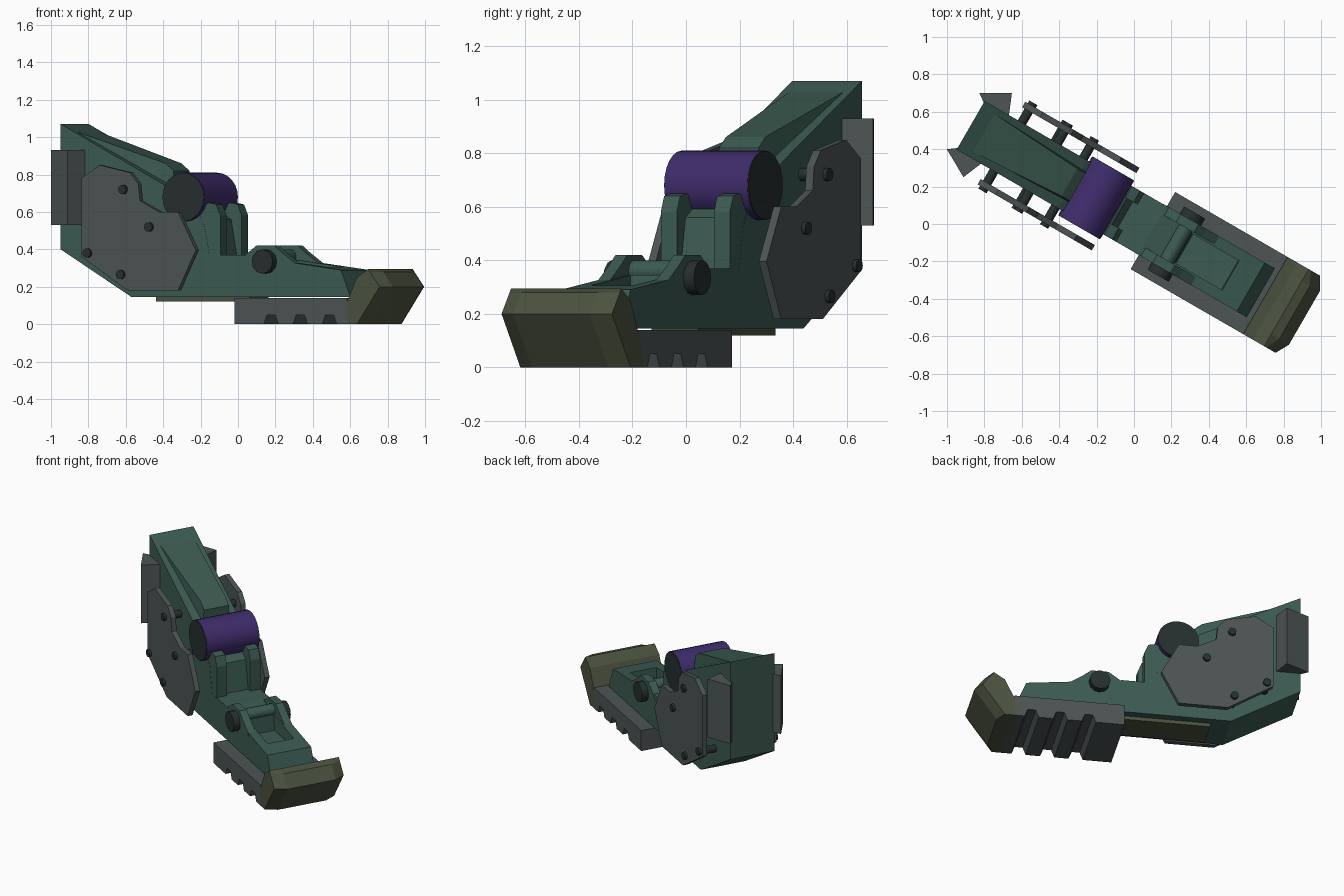
import bpy, bmesh, math
from mathutils import Matrix

if "Cube" in bpy.data.objects:
    bpy.data.objects.remove(bpy.data.objects["Cube"])

# Local frame: u runs heel to toe, v is sideways (mirrored about C), z is up
C = 0.02
ROT = Matrix.Rotation(math.radians(-30), 4, 'Z') @ Matrix.Translation((0, C, 0))


def paint(name, rgb):
    m = bpy.data.materials.new(name)
    m.diffuse_color = (*rgb, 1)
    m.use_nodes = True
    m.node_tree.nodes["Principled BSDF"].inputs["Base Color"].default_value = m.diffuse_color
    return m


# Dark oil-sheen metal tones
TEAL = paint("dark_teal", (.045, .105, .085))
GREY = paint("dark_grey", (.075, .09, .09))
VIOLET = paint("dark_violet", (.05, .025, .15))
OLIVE = paint("dark_olive", (.07, .085, .05))
BLACK = paint("near_black", (.02, .028, .028))


def finish(name, bm, mat):
    bmesh.ops.recalc_face_normals(bm, faces=bm.faces)
    me = bpy.data.meshes.new(name)
    bm.to_mesh(me)
    bm.free()
    me.transform(ROT)
    me.materials.append(mat)
    ob = bpy.data.objects.new(name, me)
    bpy.context.collection.objects.link(ob)
    return ob


def loft(name, sections, mat):
    """Join equal-length rings of 3D points and cap both ends."""
    bm = bmesh.new()
    rings = [[bm.verts.new(p) for p in s] for s in sections]
    n = len(rings[0])
    for a, b in zip(rings, rings[1:]):
        for i in range(n):
            j = (i + 1) % n
            bm.faces.new((a[i], a[j], b[j], b[i]))
    bm.faces.new(rings[0])
    bm.faces.new(rings[-1][::-1])
    return finish(name, bm, mat)


def prism(name, profile, v0, v1, mat):
    return loft(name, [[(u, v, z) for u, z in profile] for v in (v0, v1)], mat)


def pair(name, profile, v0, v1, mat):
    for side, s in (("left", 1), ("right", -1)):
        prism(f"{name}_{side}", profile, s * v0, s * v1, mat)


def rod(name, u, z, r, v0, v1, n, mat):
    ring = [(u + r * math.cos(2 * math.pi * i / n), z + r * math.sin(2 * math.pi * i / n)) for i in range(n)]
    ob = prism(name, ring, v0, v1, mat)
    bpy.context.view_layer.objects.active = ob
    ob.select_set(True)
    bpy.ops.object.shade_smooth_by_angle(angle=math.radians(40))
    ob.select_set(False)
    return ob


# Main foot body: heel block and instep beam
body = prism("foot_body", [(-1.02, 1.07), (-1.02, .40), (-.583, .145), (.77, .145), (.71, .29),
                           (.40, .33), (.10, .37), (-.10, .37), (-.14, .55), (-.20, .62), (-.39, .75)],
             -.15, .15, TEAL)

# Recess in the instep
cutter = prism("instep_cutter", [(.30, .24), (.58, .24), (.60, .5), (.28, .5)], -.09, .09, TEAL)
cutter.hide_render = True
cutter.hide_set(True)
mod = body.modifiers.new("recess", 'BOOLEAN')
mod.object = cutter
mod.solver = 'EXACT'

# Sloping insert on top of the heel
loft("heel_insert", [[(-.99, s * .12, 1.045), (-.41, s * .085, .86), (-.36, s * .085, .82),
                      (-.36, s * .10, .62), (-.97, s * .12, .95)] for s in (-1, 1)], TEAL)

# Ankle barrel with dark end caps
rod("ankle_barrel", -.245, .68, .13, -.178, .178, 24, VIOLET)
for side, s in (("left", 1), ("right", -1)):
    rod(f"barrel_cap_{side}", -.245, .68, .128, s * .17, s * .182, 24, BLACK)

# Uprights and web in front of the ankle
pair("ankle_upright", [(-.22, .34), (-.035, .34), (-.035, .58), (-.06, .64), (-.11, .65), (-.22, .56)],
     .08, .149, TEAL)
prism("ankle_web", [(-.2, .34), (-.06, .34), (-.10, .56), (-.2, .62)], -.08, .08, TEAL)

# Side armour plates with stand-off bolts
pair("side_plate", [(-.83, .78), (-.72, .85), (-.53, .81), (-.48, .75), (-.47, .66), (-.35, .60),
                    (-.235, .60), (-.125, .395), (-.235, .18), (-.545, .18), (-.83, .36)], .222, .255, GREY)
for side, s in (("left", 1), ("right", -1)):
    for k, (u, z) in enumerate([(-.57, .72), (-.79, .38), (-.585, .265), (-.41, .52)]):
        rod(f"plate_bolt_{side}_{k}", u, z, .025, s * .13, s * .272, 10, BLACK)

# Fins behind the heel
for side, s in (("left", 1), ("right", -1)):
    plan = [(-1.067, .174), (-.915, .259), (-.87, .15), (-1.02, .14)]
    loft(f"heel_fin_{side}", [[(u, s * v, z) for u, v in plan] for z in (.53, .93)], GREY)

# Toe hinge lugs and pin
pair("hinge_lug", [(.08, .33), (.12, .37), (.19, .42), (.30, .42), (.35, .38), (.43, .325), (.43, .30)],
     .10, .151, TEAL)
rod("hinge_pin", .25, .36, .04, -.11, .11, 12, TEAL)
for side, s in (("left", 1), ("right", -1)):
    rod(f"hinge_cap_{side}", .25, .335, .065, s * .14, s * .195, 12, BLACK)

# Sole pad with three tread grooves, and the arch bar
sole = [(.105, 0)]
for g in (.33, .51, .69):
    sole += [(g - .045, 0), (g - .025, .05), (g + .025, .05), (g + .045, 0)]
sole += [(.80, 0), (.80, .14), (.105, .14)]
prism("sole_pad", sole, -.238, .238, GREY)
prism("arch_bar", [(-.46, .15), (-.46, .12), (.12, .12), (.12, .15)], -.10, .10, OLIVE)

# Toe cap with clipped front corners
toe = [(.77, 0), (.90, 0), (1.04, .20), (.98, .28), (.93, .295), (.86, .25), (.77, .06)]
clip = [(u - (.04 if u > .88 and z < .29 else 0), z) for u, z in toe]
loft("toe_cap", [[(u, v, z) for u, z in p]
                 for v, p in ((-.238, clip), (-.165, toe), (.165, toe), (.238, clip))], OLIVE)
